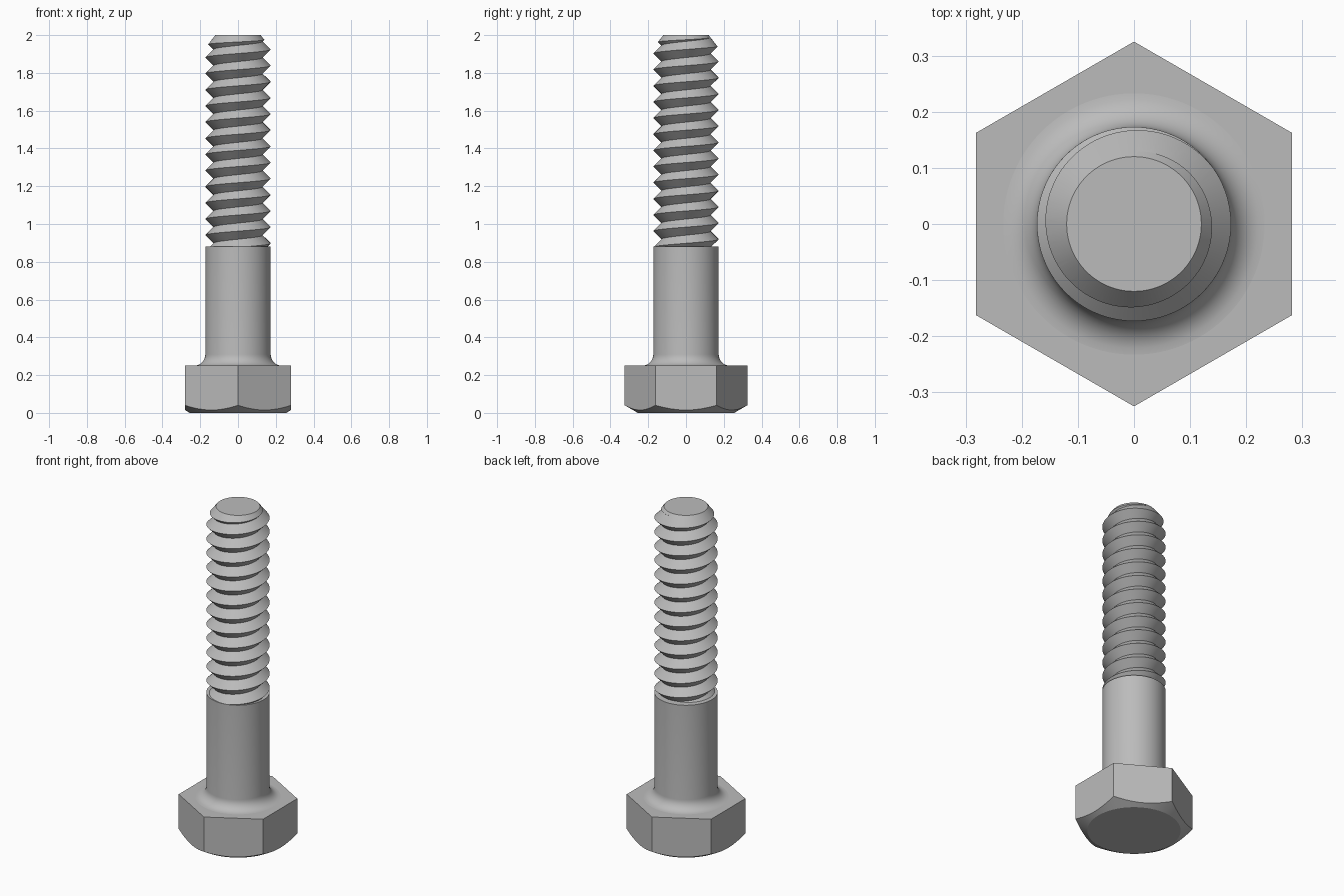
import bpy, bmesh
from math import sin, cos, pi, radians

cube = bpy.data.objects.get("Cube")
if cube:
    bpy.data.objects.remove(cube, do_unlink=True)

steel = bpy.data.materials.new("grey_steel")
steel.use_nodes = True
GREY = (0.5, 0.5, 0.5, 1)
steel.diffuse_color = GREY
steel.node_tree.nodes["Principled BSDF"].inputs["Base Color"].default_value = GREY


def finish(bm, name):
    bmesh.ops.recalc_face_normals(bm, faces=bm.faces)
    mesh = bpy.data.meshes.new(name)
    bm.to_mesh(mesh)
    bm.free()
    mesh.materials.append(steel)
    obj = bpy.data.objects.new(name, mesh)
    bpy.context.collection.objects.link(obj)
    return obj


def lathe(name, profile, sides=96):
    """Turn (radius, height) points round z and cap both ends."""
    bm = bmesh.new()
    rings = []
    for r, z in profile:
        angles = [pi / 2 + 2 * pi * i / sides for i in range(sides)]
        rings.append([bm.verts.new((r * cos(a), r * sin(a), z)) for a in angles])
    for low, high in zip(rings, rings[1:]):
        for i in range(sides):
            j = (i + 1) % sides
            bm.faces.new((low[i], low[j], high[j], high[i]))
    bm.faces.new(rings[0])
    bm.faces.new(rings[-1])
    return finish(bm, name)


def activate(obj):
    bpy.ops.object.select_all(action='DESELECT')
    obj.select_set(True)
    bpy.context.view_layer.objects.active = obj


def trim(obj, blank):
    """Keep only what lies inside the turned blank."""
    activate(obj)
    mod = obj.modifiers.new("trim", 'BOOLEAN')
    mod.operation = 'INTERSECT'
    mod.solver = 'EXACT'
    mod.object = blank
    bpy.ops.object.modifier_apply(modifier=mod.name)
    bpy.data.objects.remove(blank, do_unlink=True)


def smooth(obj):
    activate(obj)
    bpy.ops.object.shade_smooth_by_angle(angle=radians(20))


# Hex head with a conical chamfer underneath
HEAD_TOP = 0.25
head = lathe("hex_head", [(0.325, -0.05), (0.325, HEAD_TOP)], sides=6)
trim(head, lathe("head_blank", [(0.255, 0), (0.4, 0.0837), (0.4, 0.3)]))
smooth(head)

# Plain shank with a fillet where it meets the head
RADIUS, FILLET, SHANK_TOP = 0.173, 0.06, 0.88
fillet = []
for i in range(9):
    a = pi / 2 * i / 8
    fillet.append((RADIUS + FILLET * (1 - sin(a)), HEAD_TOP + FILLET * (1 - cos(a))))
shank = lathe("shank", [(RADIUS + FILLET, 0.24)] + fillet + [(RADIUS, SHANK_TOP)])
smooth(shank)

# Right-handed V thread: one crest line and one root line wound as a helix
PITCH, ROOT, STEPS, TURNS = 0.0855, 0.13, 72, 18
CREST_Z = 1.924 - PITCH * 15
bm = bmesh.new()
crest, root = [], []
for k in range(STEPS * TURNS + 1):
    a = 2 * pi * k / STEPS
    z = CREST_Z + PITCH * k / STEPS
    crest.append(bm.verts.new((RADIUS * cos(a), RADIUS * sin(a), z)))
    root.append(bm.verts.new((ROOT * cos(a), ROOT * sin(a), z - PITCH / 2)))
for k in range(STEPS * TURNS):
    bm.faces.new((crest[k], root[k], root[k + 1], crest[k + 1]))
    n = k + STEPS
    if n < STEPS * TURNS:
        bm.faces.new((crest[k], crest[k + 1], root[n + 1], root[n]))
# Close both open ends with a fan before trimming
rim = [e for e in bm.edges if e.is_boundary]
for edges in ([e for e in rim if e.verts[0].co.z < 1.4],
              [e for e in rim if e.verts[0].co.z >= 1.4]):
    height = sum(e.verts[0].co.z for e in edges) / len(edges)
    hub = bm.verts.new((0, 0, height))
    for e in edges:
        bm.faces.new((e.verts[0], e.verts[1], hub))
thread = finish(bm, "thread")

# Trim to length, with a tapered tip
trim(thread, lathe("thread_blank", [(0.2, SHANK_TOP - 0.003), (0.2, 1.8976), (0.12, 2)]))
smooth(thread)
